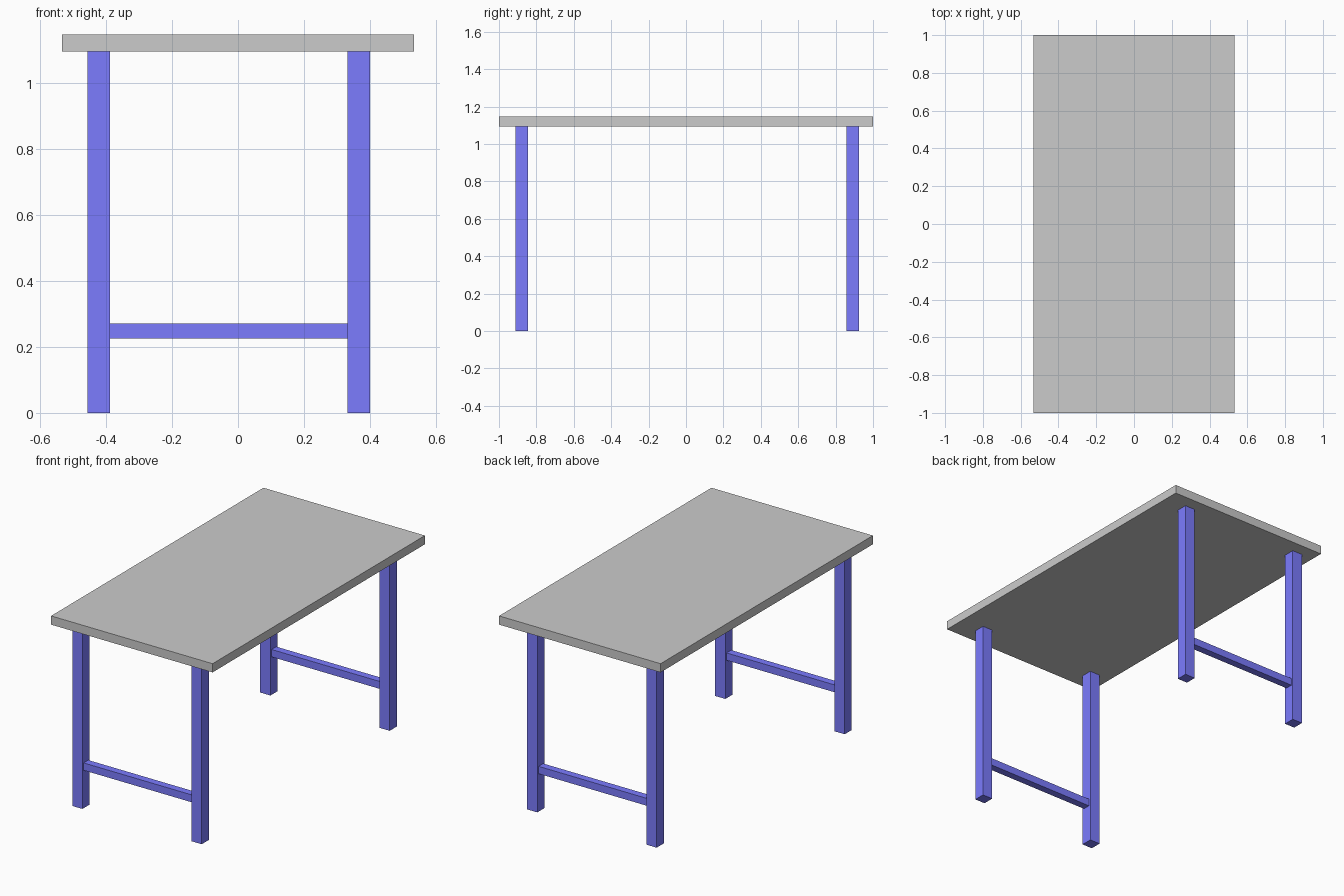
import bpy

if "Cube" in bpy.data.objects:
    bpy.data.objects.remove(bpy.data.objects["Cube"])

blue = bpy.data.materials.new("blue_paint")
blue.diffuse_color = (0.2, 0.2, 1.0, 1)
blue.use_nodes = True
blue.node_tree.nodes["Principled BSDF"].inputs["Base Color"].default_value = blue.diffuse_color


def box(name, centre, size, material=None):
    bpy.ops.mesh.primitive_cube_add(size=1, location=centre)
    ob = bpy.context.object
    ob.name = name
    ob.scale = size
    bpy.ops.object.transform_apply(location=False, rotation=False, scale=True)
    if material:
        ob.data.materials.append(material)
    return ob


LEG = 0.067          # square leg width
RAIL = 0.044         # square rail width
LEG_H = 1.094
TOP_H = 0.052
LEG_X = {"left": -0.4215, "right": 0.3655}
LEG_Y = {"front": -0.878, "back": 0.8925}

# Table top
box("table_top", (0, 0, LEG_H + TOP_H / 2), (1.065, 2.0, TOP_H))

# Legs, with one cross rail between each pair
rail_x = (LEG_X["left"] + LEG_X["right"]) / 2
rail_len = LEG_X["right"] - LEG_X["left"] - LEG
for end, y in LEG_Y.items():
    for side, x in LEG_X.items():
        box(f"{end}_{side}_leg", (x, y, LEG_H / 2), (LEG, LEG, LEG_H), blue)
    box(f"{end}_cross_rail", (rail_x, y, 0.248), (rail_len, RAIL, RAIL), blue)
